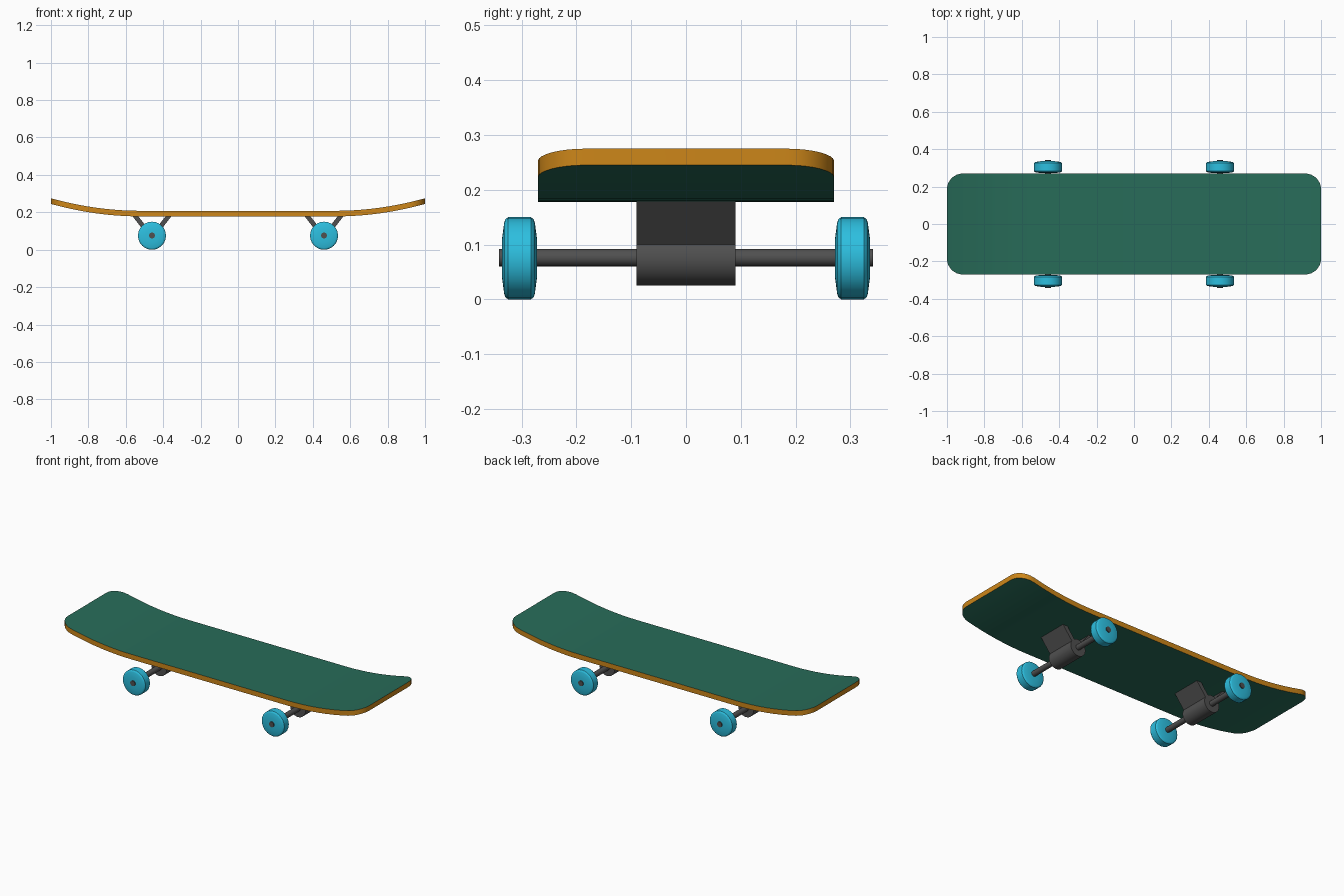
import bpy, bmesh, math
from mathutils import Matrix, Vector

if "Cube" in bpy.data.objects:
    bpy.data.objects.remove(bpy.data.objects["Cube"])


def material(name, color):
    m = bpy.data.materials.new(name)
    m.diffuse_color = (*color, 1)
    m.use_nodes = True
    m.node_tree.nodes["Principled BSDF"].inputs["Base Color"].default_value = m.diffuse_color
    return m


GREEN = material("grip_green", (0.021, 0.15, 0.10))
ORANGE = material("edge_orange", (0.61, 0.24, 0.01))
CYAN = material("wheel_cyan", (0.026, 0.52, 0.74))
DARK = material("truck_grey", (0.08, 0.08, 0.08))


def finish(name, bm, mats, angle=35):
    bmesh.ops.recalc_face_normals(bm, faces=bm.faces)
    me = bpy.data.meshes.new(name)
    bm.to_mesh(me)
    bm.free()
    for m in mats:
        me.materials.append(m)
    ob = bpy.data.objects.new(name, me)
    bpy.context.collection.objects.link(ob)
    bpy.ops.object.select_all(action='DESELECT')
    ob.select_set(True)
    bpy.context.view_layer.objects.active = ob
    bpy.ops.object.shade_smooth_by_angle(angle=math.radians(angle))
    return ob


def lathe_y(name, profile, loc, mat, segments):
    """Spin a (y, radius) profile about the y axis."""
    bm = bmesh.new()
    verts = [bm.verts.new((0, y, r)) for y, r in profile]
    edges = [bm.edges.new(pair) for pair in zip(verts, verts[1:])]
    bmesh.ops.spin(bm, geom=verts + edges, cent=(0, 0, 0), axis=(0, 1, 0),
                   angle=math.tau, steps=segments)
    bmesh.ops.remove_doubles(bm, verts=bm.verts, dist=1e-5)
    bmesh.ops.translate(bm, verts=bm.verts, vec=loc)
    return finish(name, bm, [mat])


def rod_y(name, radius, half, loc, segments):
    return lathe_y(name, [(-half, 0), (-half, radius), (half, radius), (half, 0)],
                   loc, DARK, segments)


# deck: rounded outline, kicked up at both ends
HALF_W, CORNER, START = 0.27, 0.085, 0.52


def lift(x):
    return 0.067 * (max(0, abs(x) - START) / (1 - START)) ** 2


half = [(START + (1 - CORNER - START) * i / 8, HALF_W) for i in range(8)]
for i in range(9):
    a = math.pi / 2 * i / 8
    half.append((1 - CORNER + CORNER * math.sin(a),
                 HALF_W - CORNER + CORNER * math.cos(a)))
stations = [(-x, w) for x, w in reversed(half)] + half

bm = bmesh.new()
rings = []
for x, w in stations:
    z = 0.178 + lift(x)
    rings.append([bm.verts.new(p) for p in
                  ((x, -w, z), (x, w, z), (x, w, z + 0.03), (x, -w, z + 0.03))])
for a, b in zip(rings, rings[1:]):
    for k in range(4):
        f = bm.faces.new((a[k], a[(k + 1) % 4], b[(k + 1) % 4], b[k]))
        f.material_index = k % 2
for end in (rings[0], rings[-1]):
    bm.faces.new(end).material_index = 1
finish("deck", bm, [GREEN, ORANGE])


# trucks: hanger barrel, V-shaped supports, axle and two wheels each
WHEEL = [(-0.032, 0), (-0.032, 0.035), (-0.028, 0.065), (-0.026, 0.071),
         (-0.021, 0.075), (0.021, 0.075), (0.026, 0.071), (0.028, 0.065),
         (0.032, 0.035), (0.032, 0)]


def support(name, cx, side):
    outline = [(0.027, 0.08), (0.105, 0.18), (0.074, 0.18), (-0.004, 0.08)]
    bm = bmesh.new()
    face = bm.faces.new([bm.verts.new((cx + side * x, -0.09, z)) for x, z in outline])
    ext = bmesh.ops.extrude_face_region(bm, geom=[face])
    bmesh.ops.translate(bm, vec=(0, 0.18, 0),
                        verts=[v for v in ext['geom'] if isinstance(v, bmesh.types.BMVert)])
    finish(name, bm, [DARK])


for end, cx in (("rear", -0.46), ("front", 0.46)):
    rod_y(f"{end}_hanger", 0.05, 0.09, (cx, 0, 0.075), 32)
    rod_y(f"{end}_axle", 0.016, 0.341, (cx, 0, 0.076), 16)
    for s, tag in ((-1, "a"), (1, "b")):
        support(f"{end}_support_{tag}", cx, s)
        lathe_y(f"{end}_wheel_{tag}", WHEEL, (cx, s * 0.304, 0.075), CYAN, 24)
